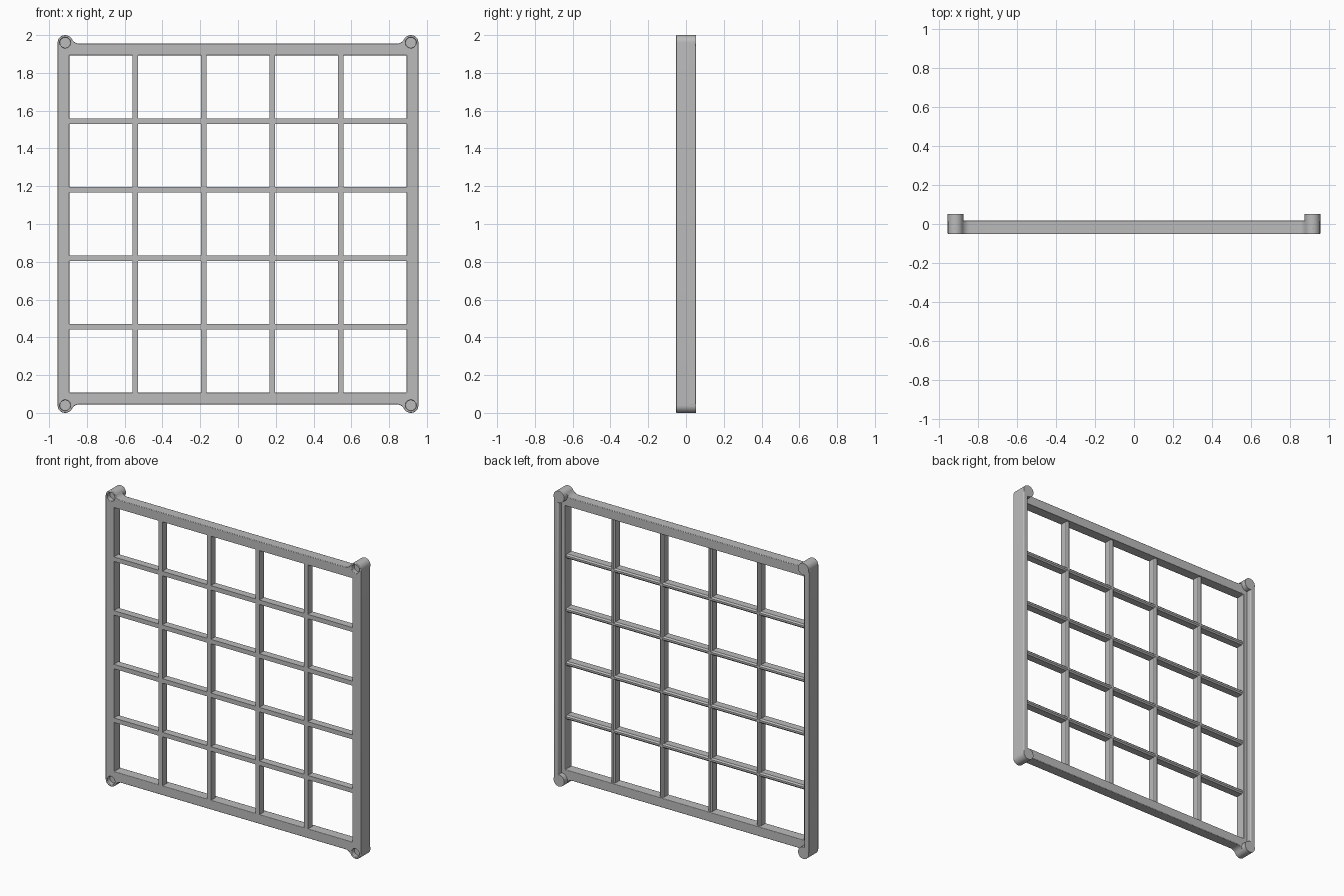
import bpy, bmesh, math
from mathutils import Vector

cube = bpy.data.objects.get("Cube")
if cube:
    bpy.data.objects.remove(cube)

grey = bpy.data.materials.new("mid grey")
grey.use_nodes = True
COLOUR = (0.5, 0.5, 0.5, 1)
grey.diffuse_color = COLOUR
grey.node_tree.nodes["Principled BSDF"].inputs["Base Color"].default_value = COLOUR

FRONT, BACK, SHELF = -0.0525, 0.0525, 0.018
HALF_W, OPENING, MID_Z = 0.955, 0.893, 1.0
RAIL_TOP = 0.955                 # half height of the plain rails
BOSS = Vector((0.915, 0.96))     # corner boss centre, from the middle
BOSS_R, FILLET_R, HOLE_R = 0.04, 0.045, 0.028


def prism(name, loops, y0, y1, bevel=0.0):
    """Fill the outline (with holes) in XZ and push it from y0 to y1."""
    bm = bmesh.new()
    edges = []
    for loop in loops:
        vs = [bm.verts.new((x, y0, z + MID_Z)) for x, z in loop]
        edges += [bm.edges.new((vs[i - 1], vs[i])) for i in range(len(vs))]
    bmesh.ops.triangle_fill(bm, use_beauty=True, edges=edges, normal=(0, -1, 0))
    out = bmesh.ops.extrude_face_region(bm, geom=bm.faces[:])
    moved = [g for g in out["geom"] if isinstance(g, bmesh.types.BMVert)]
    bmesh.ops.translate(bm, verts=moved, vec=(0, y1 - y0, 0))
    bmesh.ops.recalc_face_normals(bm, faces=bm.faces[:])
    return finish(name, bm, bevel)


def finish(name, bm, bevel=0.0):
    mesh = bpy.data.meshes.new(name)
    bm.to_mesh(mesh)
    bm.free()
    mesh.materials.append(grey)
    obj = bpy.data.objects.new(name, mesh)
    bpy.context.collection.objects.link(obj)
    if bevel:
        mod = obj.modifiers.new("edge", "BEVEL")
        mod.width, mod.segments = bevel, 2
        mod.limit_method, mod.angle_limit = "ANGLE", math.radians(50)
    bpy.ops.object.select_all(action="DESELECT")
    obj.select_set(True)
    bpy.context.view_layer.objects.active = obj
    bpy.ops.object.shade_smooth_by_angle(angle=math.radians(30))
    return obj


def arc(centre, radius, a0, a1, steps):
    return [Vector((centre[0] + radius * math.cos(a), centre[1] + radius * math.sin(a)))
            for a in (a0 + (a1 - a0) * i / steps for i in range(steps + 1))]


def circle(centre, radius, steps=32):
    return arc(centre, radius, 0, math.tau, steps)[:-1]


def rect(x0, x1, z0, z1):
    return [(x0, z0), (x1, z0), (x1, z1), (x0, z1)]


# One corner of the outline: round ear, then a fillet down to the rail
rise = RAIL_TOP + FILLET_R - BOSS.y
run = math.sqrt((BOSS_R + FILLET_R) ** 2 - rise ** 2)
fillet_centre = BOSS + Vector((-run, rise))
touch = math.atan2(rise, -run)
corner = arc(BOSS, BOSS_R, 0, touch, 16)
corner += arc(fillet_centre, FILLET_R, touch - math.pi, -math.pi / 2, 6)[1:]


def mirrored(points, sx, sz):
    pts = [(sx * p[0], sz * p[1]) for p in points]
    return pts if sx * sz > 0 else pts[::-1]


corners = [(1, 1), (-1, 1), (-1, -1), (1, -1)]
outline = [p for sx, sz in corners for p in mirrored(corner, sx, sz)]
centres = [(sx * BOSS.x, sz * BOSS.y) for sx, sz in corners]

# Outer frame with the window opening and four round sockets
opening = rect(-OPENING, OPENING, -OPENING, OPENING)
prism("frame", [outline, opening] + [circle(c, HOLE_R) for c in centres],
      FRONT, SHELF, 0.004)

# Corner bosses standing out at the back
for c in centres:
    prism("corner_boss", [circle(c, BOSS_R)], FRONT + 0.03, BACK, 0.006)

# Full depth lips along both sides
for s in (-1, 1):
    x0, x1 = sorted((s * (HALF_W - 0.035), s * HALF_W))
    prism("side_lip", [rect(x0, x1, -BOSS.y, BOSS.y)], FRONT + 0.03, BACK, 0.006)


# Grid bars with chamfered backs
def bar(name, offset, upright):
    half, back, cut = 0.015, 0.006, 0.009
    profile = [(-half, FRONT), (half, FRONT), (half, back - cut),
               (half - cut, back), (cut - half, back), (-half, back - cut)]
    reach = OPENING + 0.01
    bm = bmesh.new()
    ring = []
    for u, y in profile:
        co = (offset + u, y, MID_Z - reach) if upright else (-reach, y, MID_Z + offset + u)
        ring.append(bm.verts.new(co))
    face = bm.faces.new(ring)
    out = bmesh.ops.extrude_face_region(bm, geom=[face])
    moved = [g for g in out["geom"] if isinstance(g, bmesh.types.BMVert)]
    push = (0, 0, 2 * reach) if upright else (2 * reach, 0, 0)
    bmesh.ops.translate(bm, verts=moved, vec=push)
    bmesh.ops.recalc_face_normals(bm, faces=bm.faces[:])
    finish(name, bm)


pitch = (2 * OPENING + 0.03) / 5
for i in range(4):
    bar("upright_bar", (i - 1.5) * pitch, True)
    bar("cross_bar", (i - 1.5) * pitch, False)
